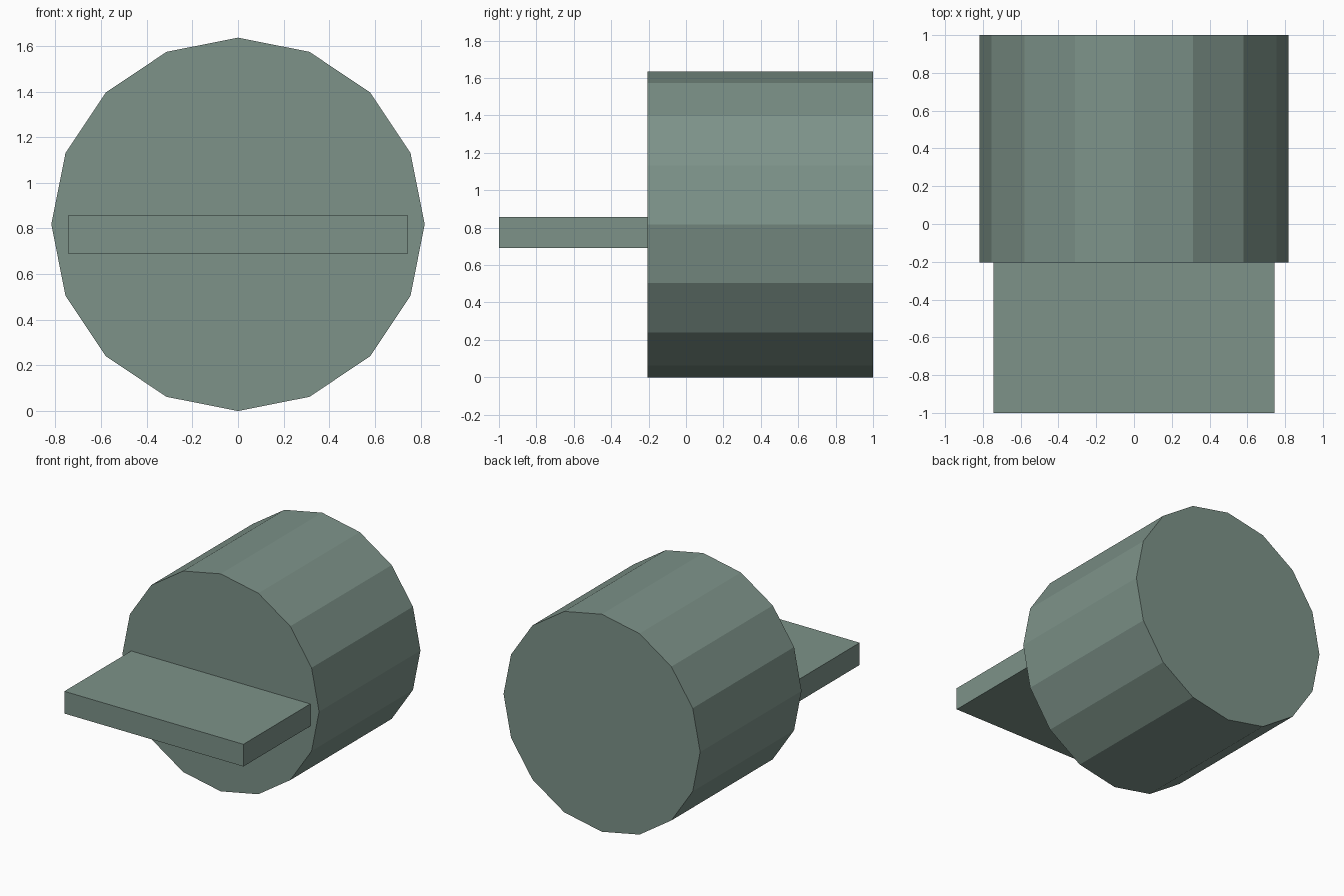
import bpy, math

if "Cube" in bpy.data.objects:
    bpy.data.objects.remove(bpy.data.objects["Cube"])

mat = bpy.data.materials.new("grey_green")
mat.diffuse_color = (0.205, 0.29, 0.25, 1)
mat.use_nodes = True
mat.node_tree.nodes["Principled BSDF"].inputs["Base Color"].default_value = mat.diffuse_color

R = 0.818          # drum radius
FRONT = -0.205     # front face of the drum


def finish(obj, name):
    obj.name = name
    obj.data.materials.append(mat)
    bpy.ops.object.transform_apply(location=True, rotation=True, scale=True)


# Sixteen-sided drum lying along y
bpy.ops.mesh.primitive_cylinder_add(
    vertices=16, radius=R, depth=1 - FRONT,
    location=(0, (1 + FRONT) / 2, R), rotation=(math.pi / 2, 0, 0))
finish(bpy.context.object, "drum")

# Flat plate projecting from the front of the drum
z0, z1 = 0.69, 0.857
bpy.ops.mesh.primitive_cube_add(size=1, location=(0, (FRONT - 1) / 2, (z0 + z1) / 2))
plate = bpy.context.object
plate.scale = (1.49, FRONT + 1, z1 - z0)
finish(plate, "front_plate")
